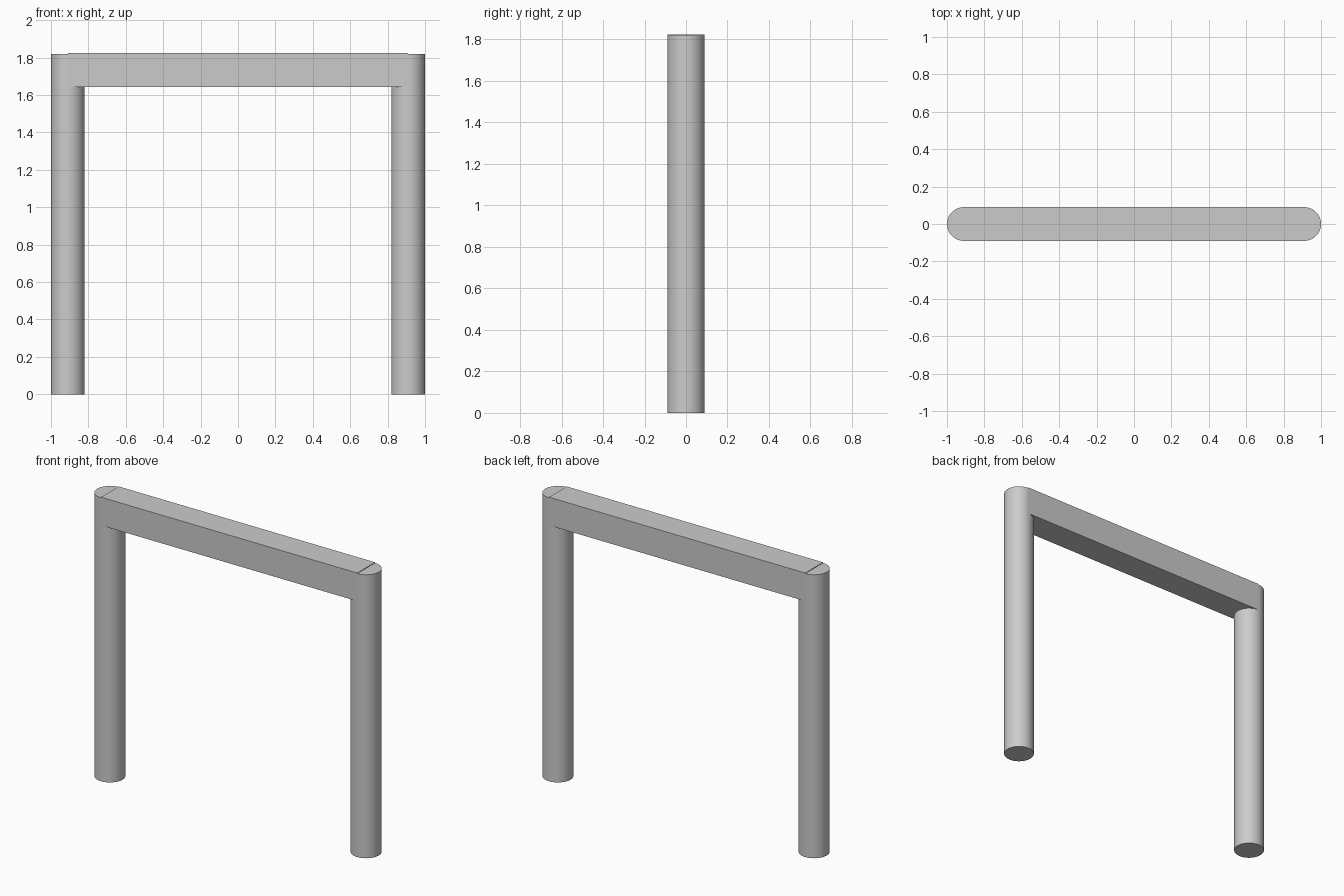
import bpy

cube = bpy.data.objects.get("Cube")
if cube:
    bpy.data.objects.remove(cube, do_unlink=True)

RADIUS = 0.09
LEG_X = 1 - RADIUS
HEIGHT = 1.82
BEAM_BOTTOM, BEAM_TOP = 1.643, 1.824

grey = bpy.data.materials.new("plain grey")
grey.use_nodes = True
colour = (0.6, 0.6, 0.6, 1)
grey.diffuse_color = colour
grey.node_tree.nodes["Principled BSDF"].inputs["Base Color"].default_value = colour


def finish(name):
    part = bpy.context.object
    part.name = name
    part.data.materials.append(grey)
    return part


# Round upright legs
for side, name in ((1, "left_leg"), (-1, "right_leg")):
    bpy.ops.mesh.primitive_cylinder_add(
        vertices=64, radius=RADIUS, depth=HEIGHT,
        location=(side * LEG_X, 0, HEIGHT / 2))
    finish(name)
    bpy.ops.object.shade_smooth_by_angle()

# Square crossbar ending at the leg centres
bpy.ops.mesh.primitive_cube_add(size=1, location=(0, 0, (BEAM_BOTTOM + BEAM_TOP) / 2))
beam = finish("crossbar")
beam.scale = (2 * LEG_X, 2 * RADIUS, BEAM_TOP - BEAM_BOTTOM)
bpy.ops.object.transform_apply(location=False, rotation=False, scale=True)
